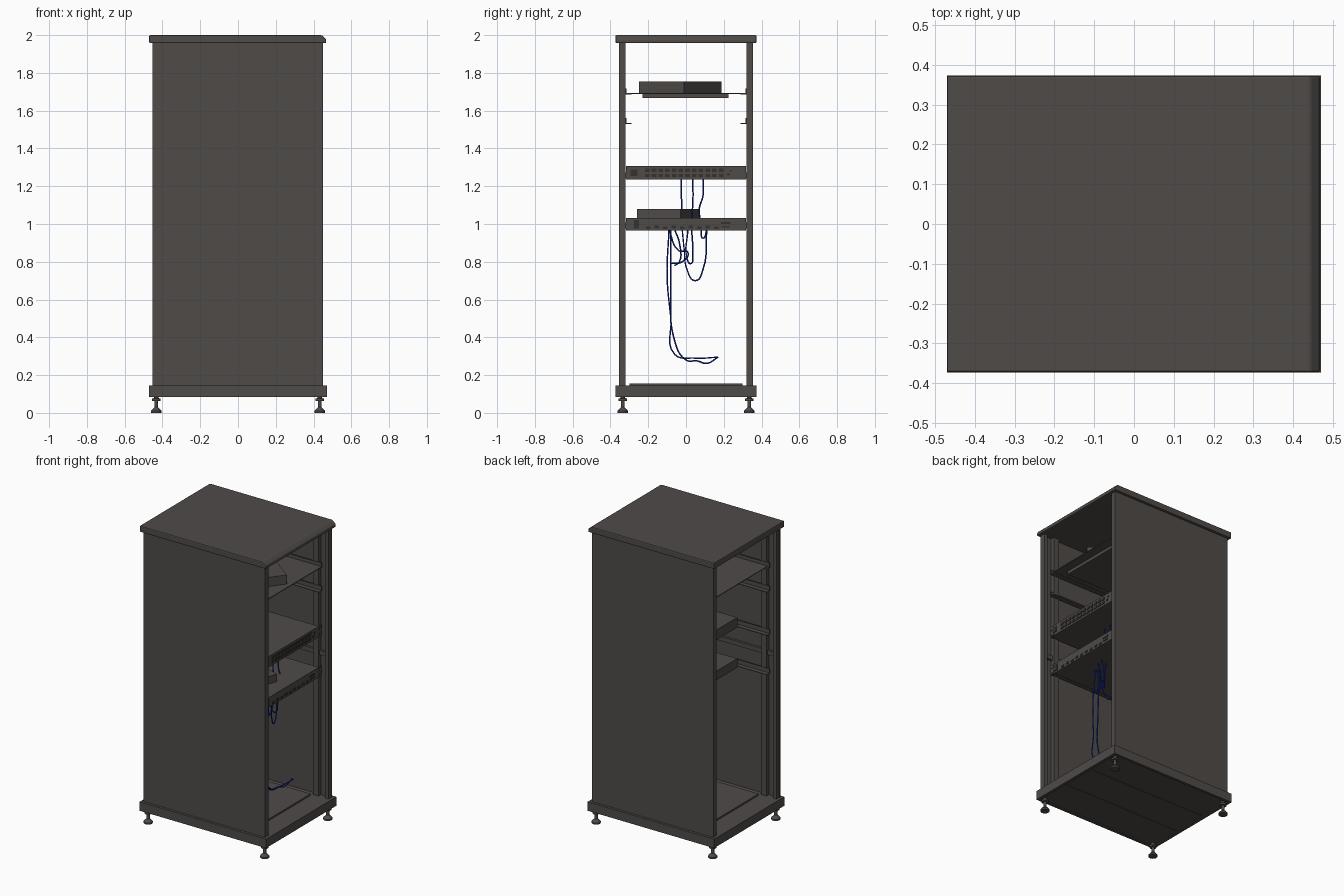
import bpy, bmesh, math
from mathutils import Vector

if "Cube" in bpy.data.objects:
    bpy.data.objects.remove(bpy.data.objects["Cube"])


def material(name, rgb):
    m = bpy.data.materials.new(name)
    m.diffuse_color = (*rgb, 1)
    m.use_nodes = True
    m.node_tree.nodes["Principled BSDF"].inputs["Base Color"].default_value = m.diffuse_color
    return m


GREY = material("dark_grey_metal", (0.078, 0.070, 0.066))
DARK = material("port_dark_grey", (0.035, 0.032, 0.030))
BLUE = material("cable_blue", (0.006, 0.025, 0.36))


def finish(name, bm, mat):
    me = bpy.data.meshes.new(name)
    bmesh.ops.recalc_face_normals(bm, faces=bm.faces)
    bm.to_mesh(me)
    bm.free()
    me.materials.append(mat)
    ob = bpy.data.objects.new(name, me)
    bpy.context.collection.objects.link(ob)
    return ob


def add_box(bm, lo, hi):
    vs = bmesh.ops.create_cube(bm, size=1)["verts"]
    lo, hi = Vector(lo), Vector(hi)
    for v in vs:
        v.co = (lo + hi) / 2 + v.co * (hi - lo)


def boxes(name, spans, mat=GREY, bevel=0):
    """One object from (low corner, high corner) pairs."""
    bm = bmesh.new()
    for lo, hi in spans:
        add_box(bm, lo, hi)
    ob = finish(name, bm, mat)
    if bevel:
        mod = ob.modifiers.new("edge", "BEVEL")
        mod.width, mod.segments = bevel, 2
    return ob


def both_sides(spans):
    """Repeat spans mirrored across y = 0."""
    return spans + [((a[0], -b[1], a[2]), (b[0], -a[1], b[2])) for a, b in spans]


def all_corners(spans):
    """Repeat spans mirrored across x = 0 and y = 0."""
    s = both_sides(spans)
    return s + [((-b[0], a[1], a[2]), (-a[0], b[1], b[2])) for a, b in s]


# Top lid: side profile with a sloped lip at +x, swept across the depth
profile = [(-0.47, 1.957), (0.467, 1.957), (0.467, 1.978), (0.443, 2.0), (-0.47, 2.0)]
bm = bmesh.new()
face = bm.faces.new([bm.verts.new((x, -0.373, z)) for x, z in profile])
ext = bmesh.ops.extrude_face_region(bm, geom=[face])["geom"]
bmesh.ops.translate(bm, vec=(0, 0.746, 0), verts=[g for g in ext if isinstance(g, bmesh.types.BMVert)])
lid = finish("top_lid", bm, GREY)
mod = lid.modifiers.new("edge", "BEVEL")
mod.width, mod.segments = 0.006, 2

# Base rim, recessed bottom boards and raised floor
boxes("base_rim",
      both_sides([((-0.47, 0.355, 0.085), (0.47, 0.373, 0.145))]) +
      [((-0.47, -0.36, 0.085), (-0.45, 0.36, 0.145)), ((0.45, -0.36, 0.085), (0.47, 0.36, 0.145))])
boxes("bottom_boards", [((-0.455, y, 0.092), (0.455, y + w, 0.142))
                        for y, w in ((-0.358, 0.235), (-0.12, 0.238), (0.121, 0.237))])
boxes("floor_plate", [((-0.455, -0.36, 0.135), (0.455, 0.36, 0.145)),
                      ((-0.33, -0.30, 0.14), (0.33, 0.30, 0.156))])

# Side panels with corner posts, inner mounting posts and cross braces
boxes("side_panels", both_sides([((-0.453, 0.345, 0.14), (0.45, 0.356, 1.96))]))
boxes("corner_posts", all_corners([((0.425, 0.319, 0.14), (0.449, 0.347, 1.96))]))
boxes("mounting_posts", all_corners([((0.335, 0.319, 0.14), (0.375, 0.347, 1.96))]))
boxes("wall_braces", both_sides([((-0.43, 0.33, 1.09), (0.43, 0.346, 1.12))]))

# Angle runners at every equipment level
runners = []
for z in (1.53, 1.685, 1.24, 0.975):
    runners += [((-0.40, 0.316, z), (0.40, 0.322, z + 0.032)),
                ((-0.40, 0.288, z), (0.40, 0.320, z + 0.004))]
boxes("shelf_runners", both_sides(runners))

# Upper shelf with its lower stiffener
boxes("upper_shelf", [((-0.385, -0.317, 1.689), (0.40, 0.317, 1.694)),
                      ((-0.30, -0.23, 1.668), (0.34, 0.225, 1.690))])


# Equipment boxes standing turned on the shelves
def turned_box(name, corner, a, b, deg, z0, z1):
    t = math.radians(deg)
    u = Vector((-math.sin(t), -math.cos(t), 0)) * a
    v = Vector((-math.cos(t), math.sin(t), 0)) * b
    c = Vector((*corner, z0))
    bm = bmesh.new()
    low = [bm.verts.new(p) for p in (c, c + u, c + u + v, c + v)]
    f = bm.faces.new(low)
    ext = bmesh.ops.extrude_face_region(bm, geom=[f])["geom"]
    bmesh.ops.translate(bm, vec=(0, 0, z1 - z0), verts=[g for g in ext if isinstance(g, bmesh.types.BMVert)])
    return finish(name, bm, GREY)


turned_box("upper_equipment_box", (0.37, -0.01), 0.30, 0.33, 37, 1.694, 1.755)
turned_box("lower_equipment_box", (0.31, -0.03), 0.245, 0.29, 20, 1.03, 1.08)

# Two rack units: body, face plate and mounting ears
for label, z0, z1 in (("upper", 1.235, 1.308), ("lower", 0.965, 1.032)):
    boxes(label + "_rack_unit", [((-0.18, -0.287, z0 + 0.003), (0.398, 0.287, z1 - 0.003)),
                                 ((0.396, -0.317, z0), (0.404, 0.317, z1))])
    boxes(label + "_unit_ears", both_sides(
        [((0.402, 0.285, z0 + d), (0.407, 0.312, z0 + d + 0.02)) for d in (0.008, 0.042)]))


def plate(y, z, w, h):
    return ((0.402, y - w / 2, z - h / 2), (0.408, y + w / 2, z + h / 2))


# Upper unit: two rows of ports, power socket and small buttons
boxes("network_ports", [plate(-0.205 + i * 0.0355, z, 0.024, 0.018)
                        for i in range(12) for z in (1.257, 1.285)], DARK)
boxes("upper_socket_and_buttons", [plate(-0.275, 1.271, 0.036, 0.036), plate(0.225, 1.262, 0.016, 0.012),
                                   plate(0.235, 1.283, 0.012, 0.008)], DARK)
# Lower unit: rocker switch, row of jacks and display slots
boxes("lower_jacks", [plate(-0.20 + i * 0.045, 0.98 + (i % 2) * 0.004, 0.022, 0.014) for i in range(9)], DARK)
boxes("lower_switch_and_slots", [plate(-0.262, 0.998, 0.028, 0.044), plate(0.21, 1.005, 0.05, 0.01),
                                 plate(0.21, 0.985, 0.04, 0.008)], DARK)

# Levelling feet: lathed pad and neck, threaded stem and nut
foot = [(0, 0), (0.028, 0), (0.028, 0.010), (0.013, 0.027), (0.010, 0.030),
        (0.010, 0.062), (0.022, 0.064), (0.022, 0.076), (0.012, 0.078), (0.012, 0.095), (0, 0.095)]
for sx, lx in ((-1, "left"), (1, "right")):
    for sy, ly in ((-1, "front"), (1, "back")):
        bm = bmesh.new()
        vs = [bm.verts.new((r, 0, z)) for r, z in foot]
        es = [bm.edges.new(p) for p in zip(vs, vs[1:])]
        bmesh.ops.spin(bm, geom=vs + es, cent=(0, 0, 0), axis=(0, 0, 1), angle=math.tau, steps=20)
        bmesh.ops.remove_doubles(bm, verts=bm.verts, dist=0.0001)
        bmesh.ops.translate(bm, vec=(0.433 * sx, 0.335 * sy, 0), verts=bm.verts)
        ob = finish(ly + "_" + lx + "_foot", bm, GREY)
        bpy.context.view_layer.objects.active = ob
        ob.select_set(True)
        bpy.ops.object.shade_smooth_by_angle(angle=math.radians(30))
        ob.select_set(False)

# Loose blue cables as (y, z) paths, drifting slightly in x
cables = [
    [(-0.025, 1.24), (-0.024, 1.14), (-0.02, 1.02)],
    [(0.035, 1.24), (0.037, 1.14), (0.03, 1.02)],
    [(0.09, 1.24), (0.09, 1.15), (0.07, 1.08), (0.075, 1.02)],
    [(-0.09, 0.97), (-0.10, 0.72), (-0.08, 0.50), (-0.06, 0.31), (0.05, 0.29), (0.17, 0.295)],
    [(-0.08, 0.97), (-0.08, 0.65), (-0.065, 0.40), (0.0, 0.28), (0.06, 0.275), (0.11, 0.262), (0.17, 0.295)],
    [(-0.09, 0.97), (-0.04, 0.86), (0.01, 0.85), (-0.02, 0.80), (-0.085, 0.79)],
    [(-0.06, 0.97), (-0.035, 0.90), (-0.035, 0.80), (-0.06, 0.78)],
    [(0.01, 0.97), (0.005, 0.82), (0.025, 0.79), (0.035, 0.85), (0.03, 0.97)],
    [(0.11, 0.97), (0.09, 0.76), (0.05, 0.70), (0.005, 0.76), (-0.01, 0.87), (-0.02, 0.97)],
    [(0.08, 0.97), (0.09, 0.925), (0.11, 0.97)],
]
for i, path in enumerate(cables):
    cu = bpy.data.curves.new("cable", "CURVE")
    cu.dimensions = "3D"
    cu.bevel_depth, cu.bevel_resolution, cu.resolution_u = 0.004, 1, 6
    cu.use_fill_caps = True
    sp = cu.splines.new("BEZIER")
    sp.bezier_points.add(len(path) - 1)
    for k, (bp, (y, z)) in enumerate(zip(sp.bezier_points, path)):
        bp.co = (0.21 + 0.008 * (i % 4) + 0.012 * k, y, z)
        bp.handle_left_type = bp.handle_right_type = "AUTO"
    cu.materials.append(BLUE)
    bpy.context.collection.objects.link(bpy.data.objects.new("blue_cable_%d" % (i + 1), cu))
